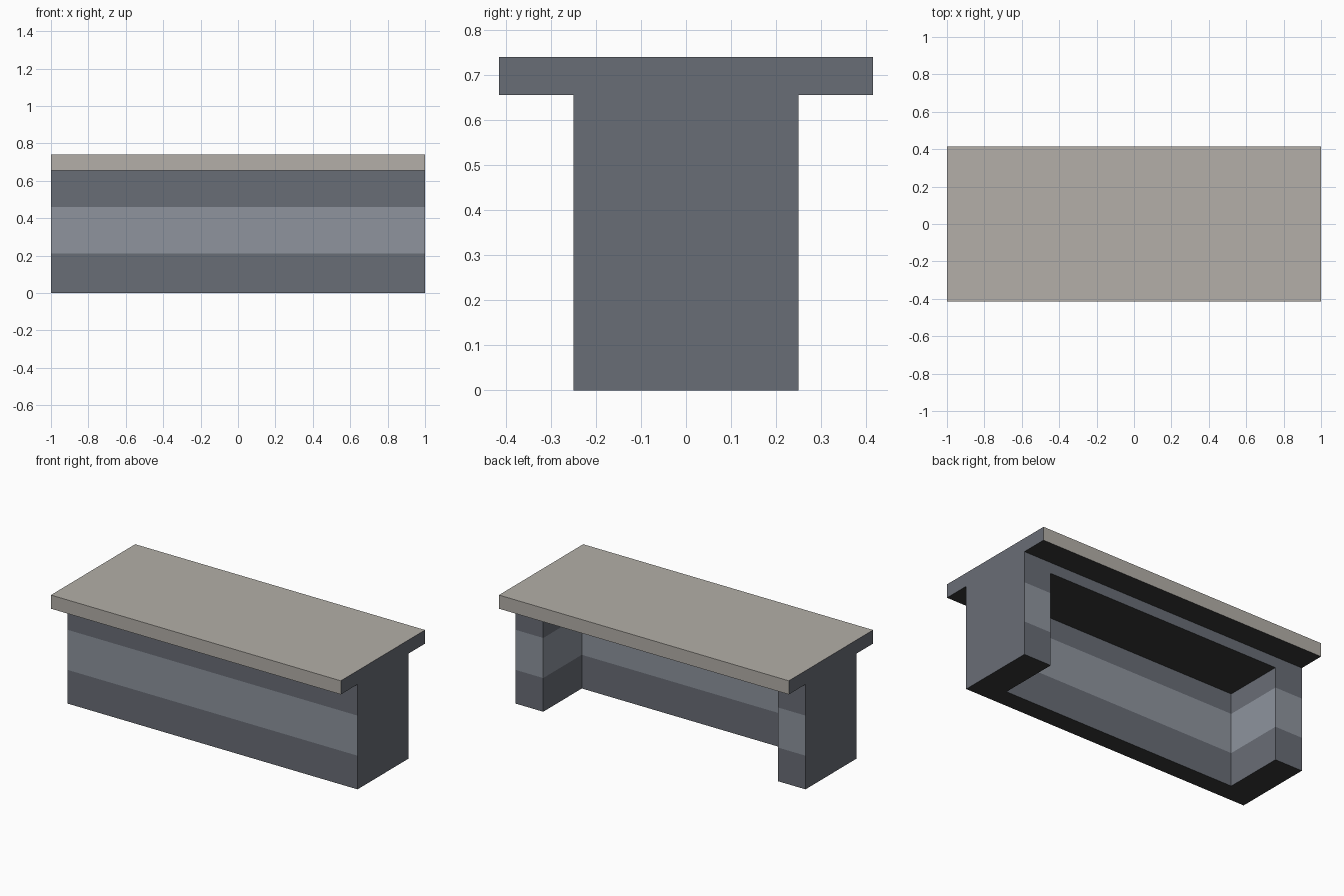
import bpy, bmesh
from mathutils import Matrix, Vector

if "Cube" in bpy.data.objects:
    bpy.data.objects.remove(bpy.data.objects["Cube"])

SLAB_Z, TOP_Z = 0.655, 0.74


def material(name, rgb):
    m = bpy.data.materials.new(name)
    m.diffuse_color = [((c / 255 + 0.055) / 1.055) ** 2.4 for c in rgb] + [1]
    m.use_nodes = True
    m.node_tree.nodes["Principled BSDF"].inputs["Base Color"].default_value = m.diffuse_color
    return m


MATS = [material("slate grey", (105, 109, 118)),
        material("light steel band", (142, 148, 158)),
        material("stone top", (179, 175, 168)),
        material("dark underside", (56, 56, 56))]
SLATE, BAND, STONE, DARK = range(4)


def box(name, lo, hi):
    lo, hi = Vector(lo), Vector(hi)
    bm = bmesh.new()
    bmesh.ops.create_cube(bm, size=1, matrix=Matrix.Translation((lo + hi) / 2)
                          @ Matrix.Diagonal((*(hi - lo), 1)))
    me = bpy.data.meshes.new(name)
    bm.to_mesh(me)
    bm.free()
    ob = bpy.data.objects.new(name, me)
    bpy.context.collection.objects.link(ob)
    for m in MATS:
        me.materials.append(m)
    return ob


def paint(ob, rule, cuts=(), drop_top=False):
    """Slice at the given heights, then colour every face by a rule."""
    bm = bmesh.new()
    bm.from_mesh(ob.data)
    for z in cuts:
        bmesh.ops.bisect_plane(bm, geom=bm.verts[:] + bm.edges[:] + bm.faces[:],
                               plane_co=(0, 0, z), plane_no=(0, 0, 1))
    bm.normal_update()
    if drop_top:
        top = [f for f in bm.faces if f.normal.z > 0.9]
        bmesh.ops.delete(bm, geom=top, context='FACES')
    for f in bm.faces:
        f.material_index = rule(f.normal, f.calc_center_median())
    bm.to_mesh(ob.data)
    bm.free()


# Worktop: stone with slate ends and a dark underside
worktop = box("worktop", (-1, -0.415, SLAB_Z), (1, 0.415, TOP_Z))
paint(worktop, lambda n, c: DARK if n.z < -0.9 else SLATE if abs(n.x) > 0.9 else STONE)

# Base: solid block with a knee space cut out of the back
base = box("base", (-1, -0.25, 0), (1, 0.25, SLAB_Z))
cutter = box("knee_space_cutter", (-0.81, -0.13, -0.1), (0.81, 0.4, 0.587))
cutter.hide_render = True
mod = base.modifiers.new("knee space", 'BOOLEAN')
mod.operation, mod.solver, mod.object = 'DIFFERENCE', 'EXACT', cutter
bpy.context.view_layer.objects.active = base
bpy.ops.object.modifier_apply(modifier=mod.name)
bpy.data.objects.remove(cutter)


# Light band around the base, except on the two plain outer ends
def base_rule(n, c):
    if n.z < -0.9:
        return DARK
    if 0.21 < c.z < 0.46 and abs(c.x) < 0.99:
        return BAND
    return SLATE


paint(base, base_rule, cuts=(0.21, 0.46), drop_top=True)
